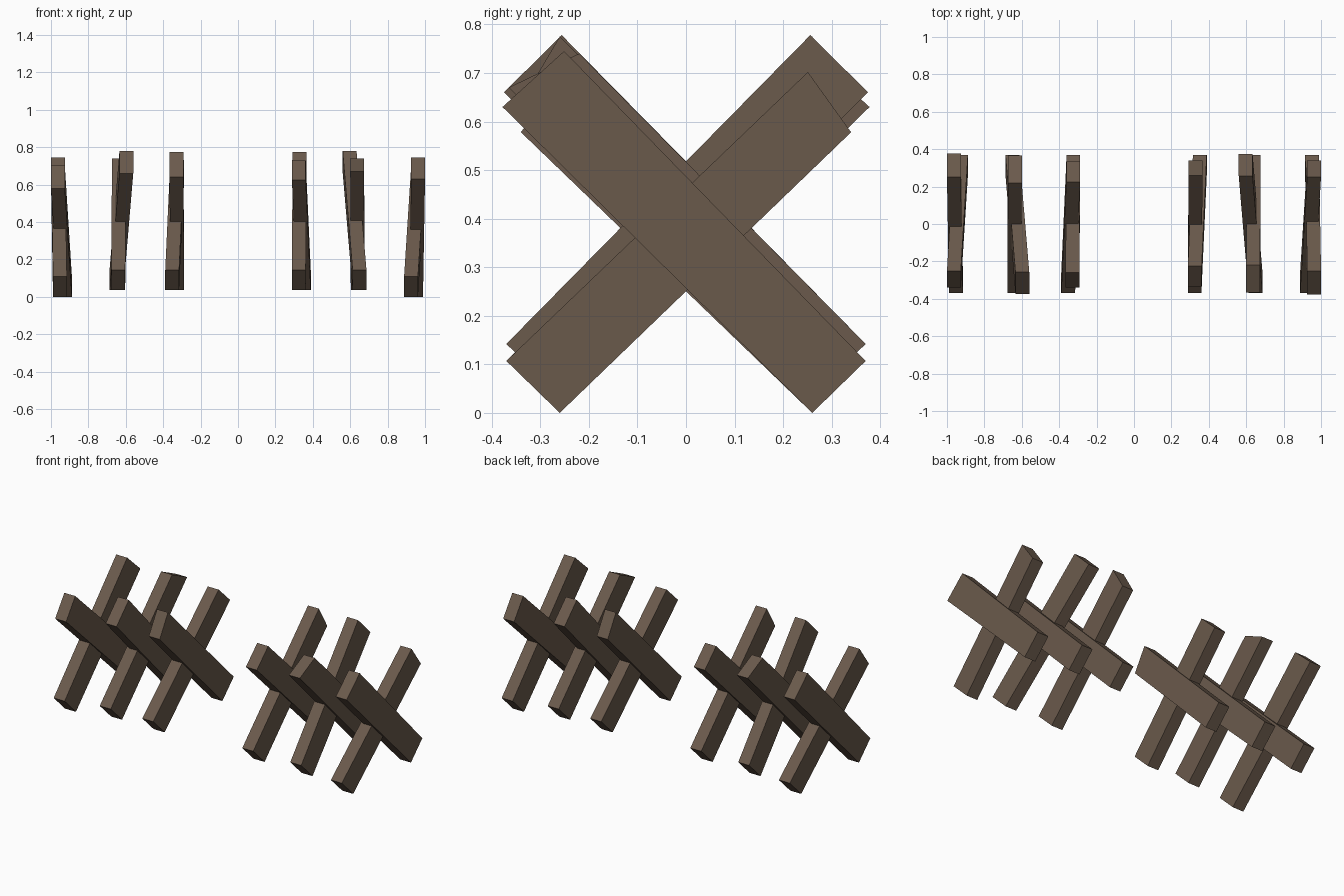
import bpy, bmesh

if "Cube" in bpy.data.objects:
    bpy.data.objects.remove(bpy.data.objects["Cube"])

wood = bpy.data.materials.new("dark brown wood")
wood.diffuse_color = (0.145, 0.102, 0.072, 1)
wood.use_nodes = True
wood.node_tree.nodes["Principled BSDF"].inputs["Base Color"].default_value = wood.diffuse_color

THICK = 0.074


def beam(name, side, drop, upper_outer, upper_inner, x_low, x_high, turn):
    """Rough-cut beam from its foot to its raised end.
    side: -1 raised end at the front, 1 at the back; turn: -1 for the opposite group."""
    lower = [(-0.26, drop), (-0.37, drop + 0.107)]
    upper = [upper_inner, upper_outer]
    # outline: foot underside, foot top, raised inner corner, raised outer corner
    outline = [(x_low, *lower[0]), (x_low, *lower[1]),
               (x_high, *upper[0]), (x_high, *upper[1])]
    bm = bmesh.new()
    rings = []
    for off in (-THICK / 2, THICK / 2):
        rings.append([bm.verts.new(((x + off) * turn, y * side * turn, z))
                      for x, y, z in outline])
    a, b = rings
    bm.faces.new(a)
    bm.faces.new(b)
    for i in range(4):
        j = (i + 1) % 4
        bm.faces.new((a[i], a[j], b[j], b[i]))
    bmesh.ops.recalc_face_normals(bm, faces=bm.faces)
    me = bpy.data.meshes.new(name)
    bm.to_mesh(me)
    bm.free()
    me.materials.append(wood)
    bpy.context.collection.objects.link(bpy.data.objects.new(name, me))


# name, side, foot height, raised outer corner, raised inner corner, foot x, raised x
BEAMS = [
    ("outer_beam_front", -1, 0.0, (0.378, 0.63), (0.251, 0.745), 0.952, 0.963),
    ("outer_beam_back", 1, 0.0, (0.340, 0.578), (0.251, 0.702), 0.925, 0.963),
    ("middle_beam_front", -1, 0.035, (0.365, 0.67), (0.220, 0.74), 0.640, 0.637),
    ("middle_beam_back", 1, 0.035, (0.375, 0.66), (0.256, 0.778), 0.650, 0.597),
    ("inner_beam_front", -1, 0.035, (0.335, 0.625), (0.225, 0.73), 0.352, 0.325),
    ("inner_beam_back", 1, 0.035, (0.340, 0.64), (0.260, 0.775), 0.325, 0.329),
]

# two groups of three crosses, the second turned half a circle
for turn, label in ((1, "right"), (-1, "left")):
    for name, *spec in BEAMS:
        beam(f"{label}_{name}", *spec, turn)
